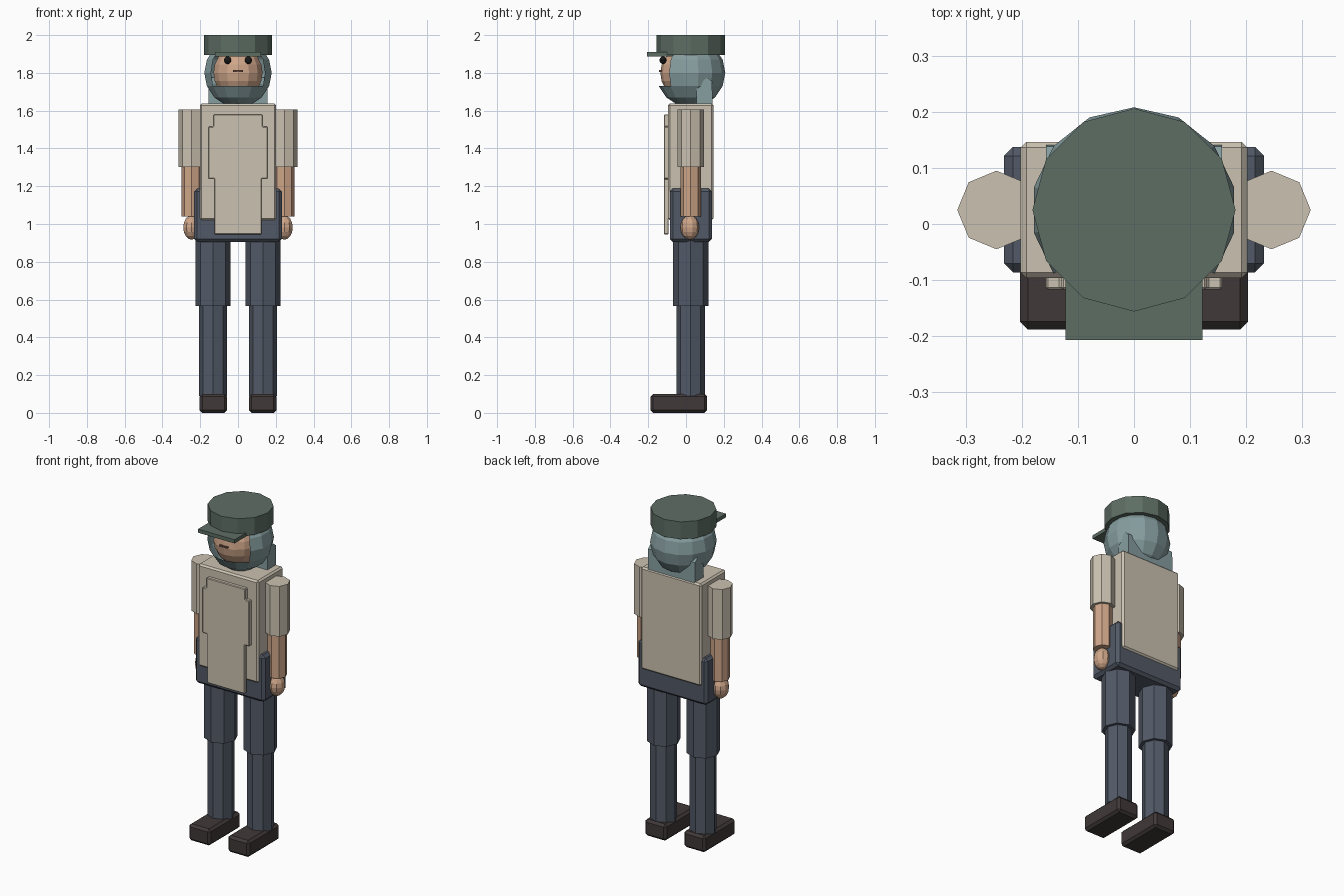
import bpy, bmesh, math
from mathutils import Matrix, Vector

cube = bpy.data.objects.get("Cube")
if cube:
    bpy.data.objects.remove(cube, do_unlink=True)


def material(name, rgb):
    m = bpy.data.materials.new(name)
    m.use_nodes = True
    m.diffuse_color = (*rgb, 1)
    m.node_tree.nodes["Principled BSDF"].inputs["Base Color"].default_value = (*rgb, 1)
    return m


BEIGE = material("beige cloth", (0.60, 0.54, 0.44))
SLATE = material("slate trousers", (0.085, 0.102, 0.135))
GREEN = material("green felt", (0.11, 0.155, 0.127))
TEAL = material("teal hood", (0.24, 0.34, 0.35))
SKIN = material("skin", (0.62, 0.38, 0.25))
SHOE = material("dark leather", (0.052, 0.04, 0.04))
BLACK = material("black", (0.01, 0.01, 0.01))
MOUTH = material("mouth brown", (0.17, 0.085, 0.06))

MID = 0.025  # depth of the body's centre line


def finish(name, bm, mat, bevel=0):
    bmesh.ops.recalc_face_normals(bm, faces=bm.faces)
    mesh = bpy.data.meshes.new(name)
    bm.to_mesh(mesh)
    bm.free()
    mesh.materials.append(mat)
    ob = bpy.data.objects.new(name, mesh)
    bpy.context.scene.collection.objects.link(ob)
    if bevel:
        mod = ob.modifiers.new("bevel", "BEVEL")
        mod.width, mod.segments = bevel, 1
    return ob


def box(name, mat, x, y, z, bevel=0):
    """Box from (low, high) ranges."""
    bm = bmesh.new()
    bmesh.ops.create_cube(bm, size=1)
    for v in bm.verts:
        v.co = Vector(r[0] + (r[1] - r[0]) * (c + 0.5) for r, c in zip((x, y, z), v.co))
    return finish(name, bm, mat, bevel)


def tube(name, mat, x, radius, z, sides=8):
    bm = bmesh.new()
    bmesh.ops.create_cone(bm, cap_ends=True, segments=sides, radius1=radius, radius2=radius,
                          depth=z[1] - z[0],
                          matrix=Matrix.Translation((x, MID, sum(z) / 2)))
    return finish(name, bm, mat)


def ball_mesh(centre, size, segments, rings):
    bm = bmesh.new()
    bmesh.ops.create_uvsphere(bm, u_segments=segments, v_segments=rings, radius=1,
                              matrix=Matrix.Translation(centre) @ Matrix.Diagonal((*size, 1)))
    return bm


def prism(name, mat, points, direction, bevel=0):
    """Polygon pushed along a direction."""
    bm = bmesh.new()
    face = bm.faces.new([bm.verts.new(p) for p in points])
    new = bmesh.ops.extrude_face_region(bm, geom=[face])["geom"]
    bmesh.ops.translate(bm, vec=direction,
                        verts=[g for g in new if isinstance(g, bmesh.types.BMVert)])
    return finish(name, bm, mat, bevel)


# Torso and hips
box("shirt", BEIGE, (-0.202, 0.202), (-0.096, 0.146), (1.02, 1.637), 0.01)
box("hips", SLATE, (-0.232, 0.232), (-0.086, 0.137), (0.905, 1.187), 0.016)

# Front panel, wider across the chest
half = [(0.125, 0.945), (0.125, 1.24), (0.157, 1.24), (0.157, 1.515), (0.13, 1.515), (0.13, 1.58)]
outline = half + [(-x, z) for x, z in reversed(half)]
prism("front_panel", BEIGE, [(x, -0.117, z) for x, z in outline], (0, 0.025, 0), 0.004)

# Arms, legs and shoes
for side, s in (("left", 1), ("right", -1)):
    tube(side + "_sleeve", BEIGE, s * 0.245, 0.07, (1.302, 1.605))
    tube(side + "_forearm", SKIN, s * 0.245, 0.054, (1.04, 1.31))
    finish(side + "_hand", ball_mesh((s * 0.245, 0.02, 0.982), (0.047, 0.05, 0.065), 10, 8), SKIN)
    tube(side + "_thigh", SLATE, s * 0.132, 0.093, (0.565, 0.92))
    tube(side + "_shin", SLATE, s * 0.132, 0.075, (0.09, 0.58))
    box(side + "_shoe", SHOE, sorted((s * 0.058, s * 0.203)), (-0.188, 0.112), (0, 0.1), 0.014)
    finish(side + "_eye", ball_mesh((s * 0.055, -0.122, 1.867), (0.02, 0.018, 0.02), 10, 8), BLACK)

# Face
finish("head", ball_mesh((0, 0, 1.80), (0.133, 0.136, 0.14), 14, 10), SKIN)
box("mouth", MOUTH, (-0.027, 0.027), (-0.142, -0.128), (1.806, 1.814))

# Hood with an open face
hood = ball_mesh((0, MID, 1.80), (0.183, 0.183, 0.183), 14, 8)
opening = []
for f in hood.faces:
    c = f.calc_center_median()
    if abs(math.atan2(c.x, MID - c.y)) < 0.85 and 1.735 < c.z < 1.92:
        opening.append(f)
bmesh.ops.delete(hood, geom=opening, context="FACES")
finish("hood", hood, TEAL)

# Neck cape behind the hood
cape = [(0.055, 1.4), (0.055, 1.735), (0.113, 1.775), (0.138, 1.755), (0.145, 1.4)]
prism("neck_cape", TEAL, [(-0.157, y, z) for y, z in cape], (0.314, 0, 0))

# Cap
tube("cap", GREEN, 0, 0.181, (1.895, 2.0), 12)
box("cap_brim", GREEN, (-0.122, 0.122), (-0.207, -0.03), (1.888, 1.91))
